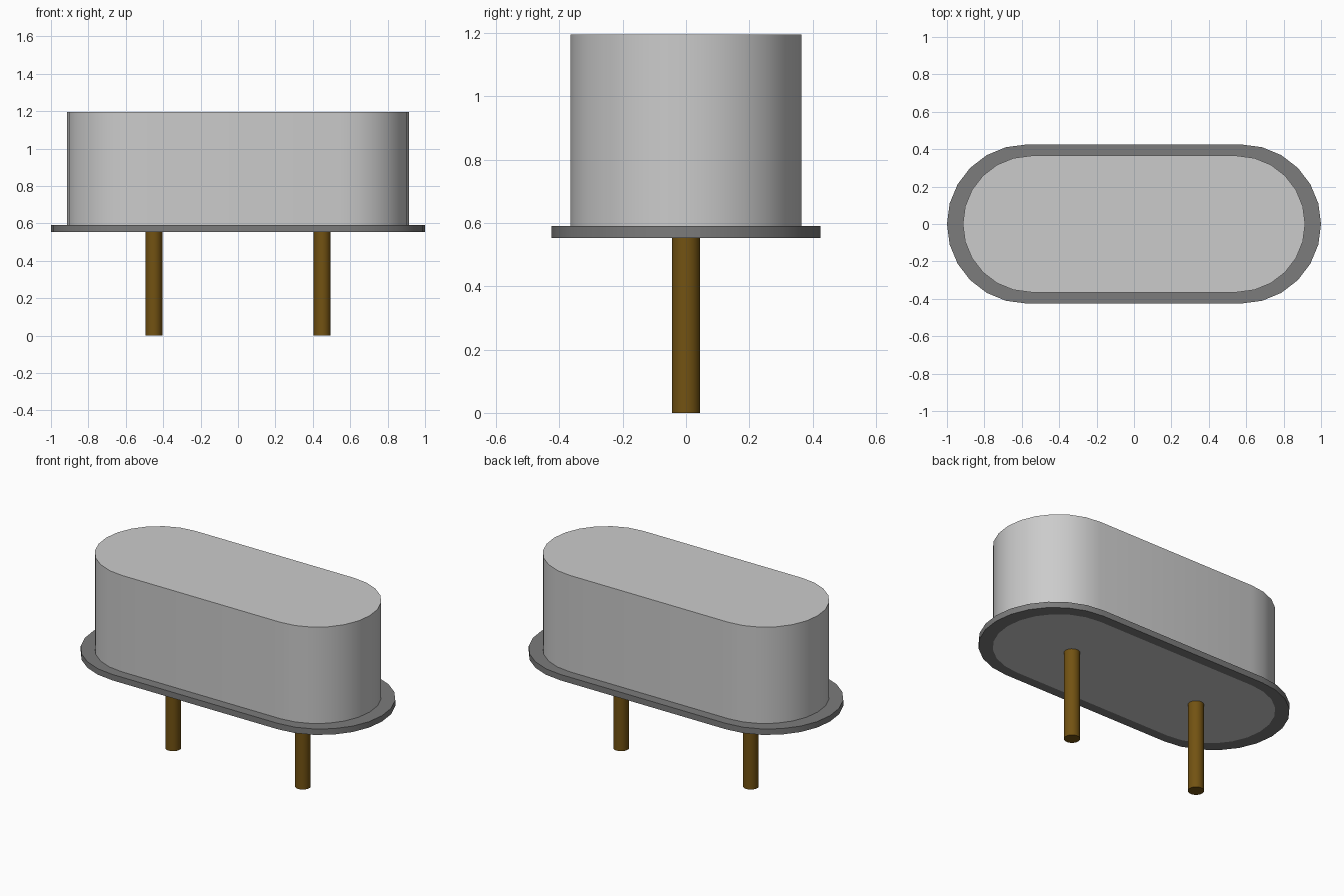
import bpy
import bmesh
from math import pi, cos, sin, radians

cube = bpy.data.objects.get("Cube")
if cube:
    bpy.data.objects.remove(cube)

BASE_Z, RIM_Z, TOP_Z = 0.553, 0.59, 1.195


def material(name, rgb):
    mat = bpy.data.materials.new(name)
    mat.use_nodes = True
    colour = (*rgb, 1)
    mat.diffuse_color = colour
    mat.node_tree.nodes["Principled BSDF"].inputs["Base Color"].default_value = colour
    return mat


def stadium(bm, half_straight, radius, z, steps=12):
    """Ring of vertices: two half circles joined by straight sides."""
    ring = []
    for side in (1, -1):
        for i in range(steps + 1):
            a = -pi / 2 + pi * i / steps
            ring.append(bm.verts.new((side * (half_straight + radius * cos(a)),
                                      side * radius * sin(a), z)))
    return ring


def bridge(bm, a, b):
    for i in range(len(a)):
        j = (i + 1) % len(a)
        bm.faces.new((a[i], a[j], b[j], b[i]))


def finish(bm, name, mat):
    bmesh.ops.recalc_face_normals(bm, faces=bm.faces[:])
    mesh = bpy.data.meshes.new(name)
    bm.to_mesh(mesh)
    bm.free()
    mesh.materials.append(mat)
    obj = bpy.data.objects.new(name, mesh)
    bpy.context.collection.objects.link(obj)
    bpy.ops.object.select_all(action="DESELECT")
    obj.select_set(True)
    bpy.context.view_layer.objects.active = obj
    bpy.ops.object.shade_smooth_by_angle(angle=radians(35))


silver = material("light silver", (0.6, 0.6, 0.6))
steel = material("dark steel", (0.2, 0.2, 0.2))
brass = material("dark brass", (0.17, 0.085, 0.006))

# Metal can, reaching down through the flange
bm = bmesh.new()
bottom = stadium(bm, 0.55, 0.365, BASE_Z)
top = stadium(bm, 0.55, 0.365, TOP_Z)
bridge(bm, bottom, top)
bm.faces.new(bottom)
bm.faces.new(top)
finish(bm, "can", silver)

# Flange ring around the foot of the can
bm = bmesh.new()
rings = [stadium(bm, s, r, z) for s, r, z in (
    (0.55, 0.365, BASE_Z), (0.575, 0.425, BASE_Z),
    (0.575, 0.425, RIM_Z), (0.55, 0.365, RIM_Z))]
for k in range(4):
    bridge(bm, rings[k], rings[(k + 1) % 4])
finish(bm, "flange", steel)

# Pair of round pins
for name, x in (("left_pin", 0.45), ("right_pin", -0.45)):
    bm = bmesh.new()
    bmesh.ops.create_cone(bm, cap_ends=True, segments=24, radius1=0.045,
                          radius2=0.045, depth=BASE_Z)
    bmesh.ops.translate(bm, verts=bm.verts[:], vec=(x, 0, BASE_Z / 2))
    finish(bm, name, brass)
